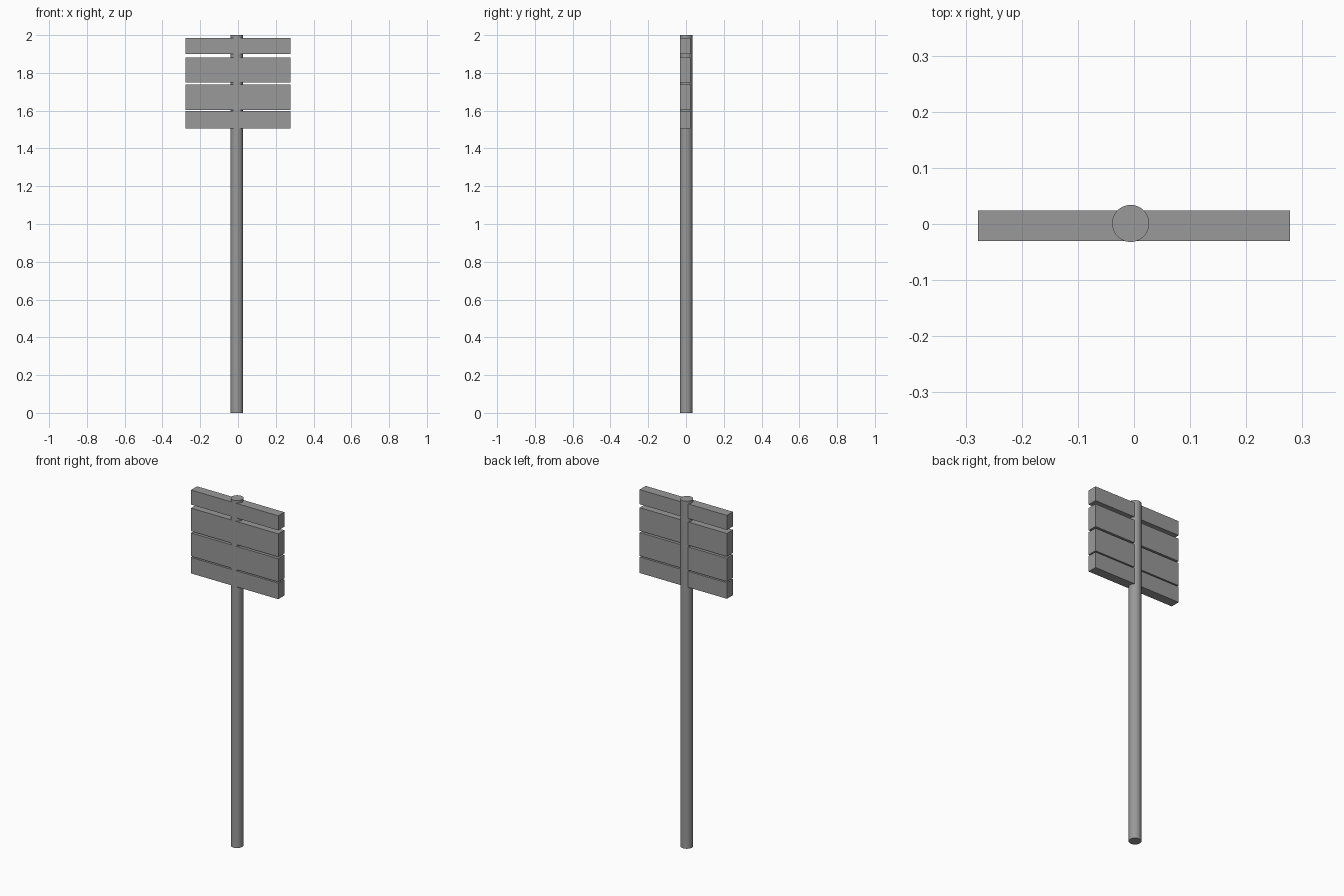
import bpy

cube = bpy.data.objects.get("Cube")
if cube:
    bpy.data.objects.remove(cube, do_unlink=True)

# Single grey finish
grey = bpy.data.materials.new("plain_grey")
grey.use_nodes = True
colour = (0.32, 0.32, 0.32, 1)
grey.diffuse_color = colour
grey.node_tree.nodes["Principled BSDF"].inputs["Base Color"].default_value = colour


def finish(name):
    obj = bpy.context.object
    obj.name = name
    obj.data.materials.append(grey)
    return obj


def board(name, bottom, top):
    """Horizontal sign plank spanning the post."""
    bpy.ops.mesh.primitive_cube_add(size=1, location=(0, -0.003, (bottom + top) / 2))
    obj = finish(name)
    obj.scale = (0.556, 0.055, top - bottom)
    bpy.ops.object.transform_apply(location=False, rotation=False, scale=True)


# Round post, slightly off the middle of the boards
bpy.ops.mesh.primitive_cylinder_add(vertices=48, radius=0.033, depth=2,
                                    location=(-0.006, 0.001, 1))
finish("post")
bpy.ops.object.shade_smooth_by_angle()

# Sign boards, from bottom to top
board("bottom_board", 1.505, 1.597)
board("lower_middle_board", 1.604, 1.738)
board("upper_middle_board", 1.748, 1.881)
board("top_board", 1.901, 1.985)
